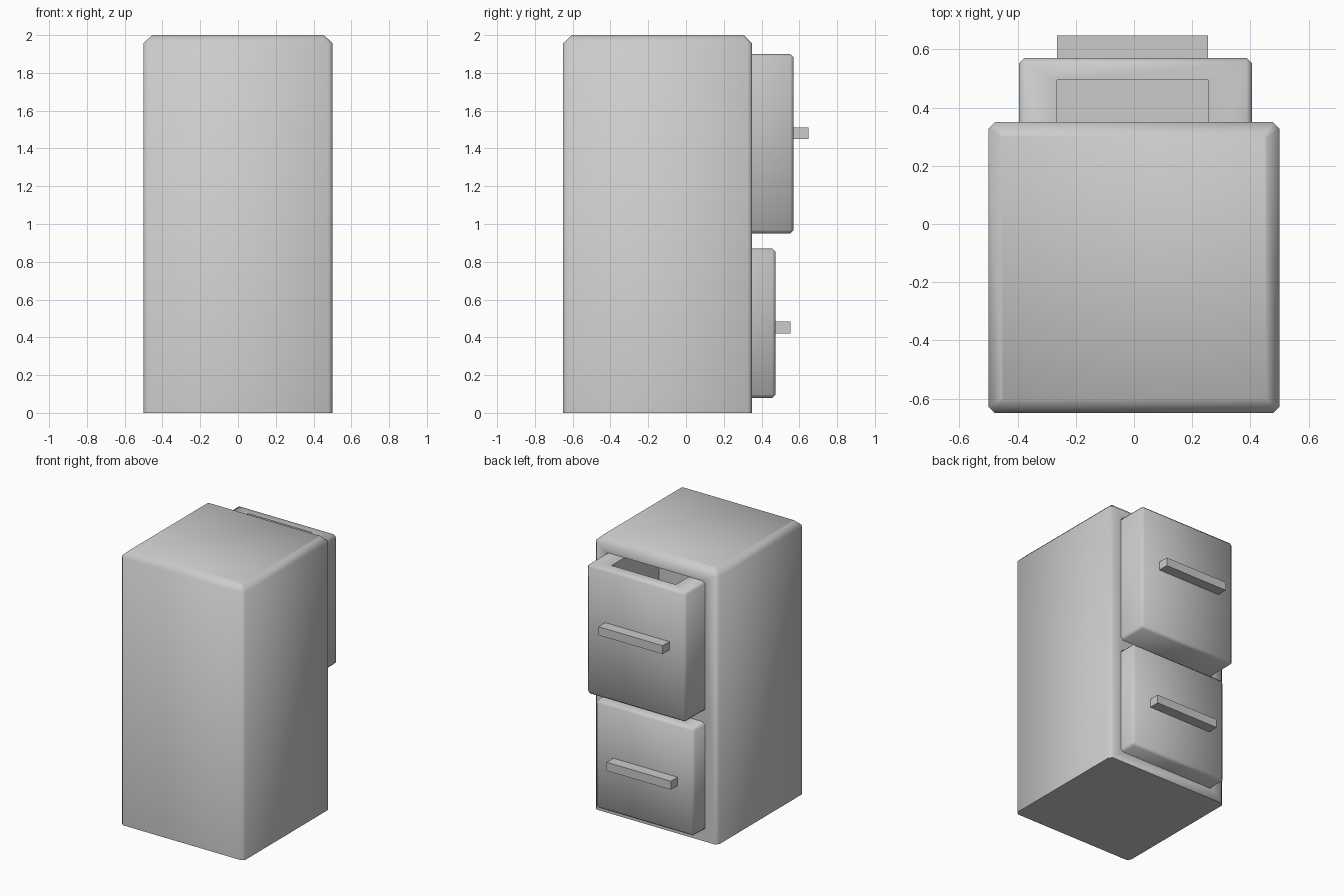
import bpy, bmesh, math

if "Cube" in bpy.data.objects:
    bpy.data.objects.remove(bpy.data.objects["Cube"])


def finish(name, bm):
    bmesh.ops.recalc_face_normals(bm, faces=bm.faces)
    mesh = bpy.data.meshes.new(name)
    bm.to_mesh(mesh)
    bm.free()
    obj = bpy.data.objects.new(name, mesh)
    bpy.context.collection.objects.link(obj)
    return obj


def box(name, lo, hi, bevel=0):
    bm = bmesh.new()
    bmesh.ops.create_cube(bm, size=1)
    for v in bm.verts:
        for i in range(3):
            v.co[i] = lo[i] if v.co[i] < 0 else hi[i]
    if bevel:
        bmesh.ops.bevel(bm, geom=bm.edges[:], offset=bevel, segments=1,
                        affect='EDGES', profile=0.5)
    return finish(name, bm)


def activate(obj):
    bpy.ops.object.select_all(action='DESELECT')
    obj.select_set(True)
    bpy.context.view_layer.objects.active = obj


def carve(obj, cutter):
    mod = obj.modifiers.new("carve", 'BOOLEAN')
    mod.operation = 'DIFFERENCE'
    mod.solver = 'EXACT'
    mod.object = cutter
    activate(obj)
    bpy.ops.object.modifier_apply(modifier=mod.name)
    bpy.data.objects.remove(cutter)


def smooth(obj):
    activate(obj)
    bpy.ops.object.shade_smooth_by_angle(angle=math.radians(60))


# Cabinet body: chamfered square rings, flat bottom, sloped top edge
bm = bmesh.new()
rings = []
for half, c, z in ((0.5, 0.022, 0), (0.5, 0.022, 1.957), (0.455, 0.006, 2)):
    ring = []
    for q in range(4):
        a = q * math.pi / 2
        for x, y in ((half, half - c), (half - c, half)):
            ring.append(bm.verts.new((x * math.cos(a) - y * math.sin(a),
                                      x * math.sin(a) + y * math.cos(a) - 0.15, z)))
    rings.append(ring)
for r0, r1 in zip(rings, rings[1:]):
    for i in range(8):
        j = (i + 1) % 8
        bm.faces.new((r0[i], r0[j], r1[j], r1[i]))
bm.faces.new(rings[0])
bm.faces.new(rings[-1])
cabinet = finish("cabinet_body", bm)

# Drawers: open boxes sliding out of holes, each with a bar handle
X0, X1, GAP, LENGTH = -0.395, 0.405, 0.002, 0.7
for label, front, z0, z1, hz in (("upper", 0.57, 0.95, 1.9, 1.48),
                                 ("lower", 0.475, 0.08, 0.87, 0.452)):
    back = front - LENGTH
    carve(cabinet, box("hole", (X0 - GAP, -0.3, z0 - GAP), (X1 + GAP, 0.7, z1 + GAP), 0.018))
    drawer = box(label + "_drawer", (X0, back, z0), (X1, front, z1), 0.018)
    carve(drawer, box("hollow", (-0.265, back + 0.075, z0 + 0.1), (0.255, front - 0.075, z1 + 0.1)))
    smooth(drawer)
    box(label + "_handle", (-0.265, front - 0.01, hz - 0.031), (0.255, front + 0.078, hz + 0.031))
smooth(cabinet)
